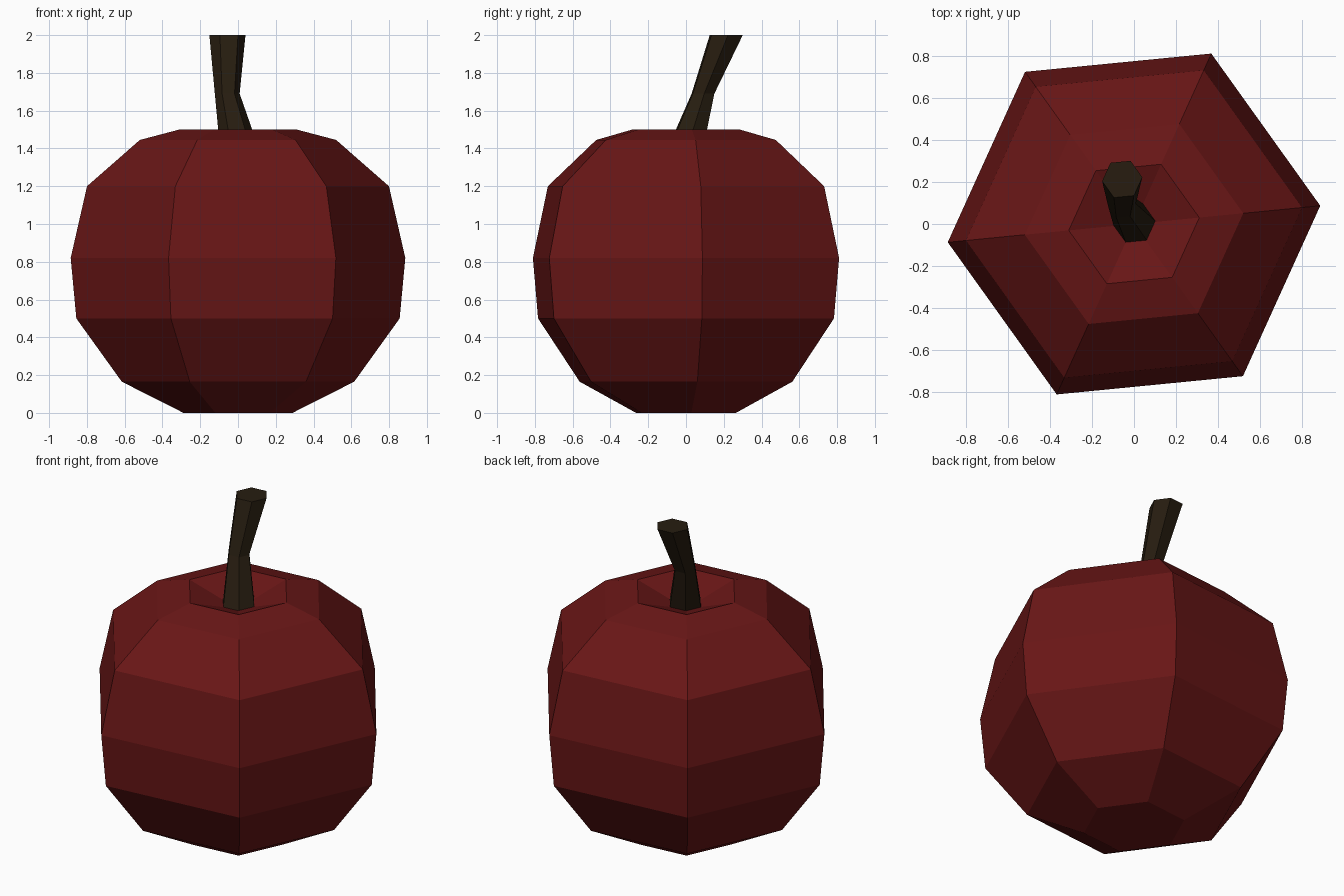
import bpy, bmesh
from math import cos, sin, pi, radians

if "Cube" in bpy.data.objects:
    bpy.data.objects.remove(bpy.data.objects["Cube"])

SIDES = 6
TURN = radians(5.6)


def material(name, color):
    m = bpy.data.materials.new(name)
    m.diffuse_color = (*color, 1)
    m.use_nodes = True
    m.node_tree.nodes["Principled BSDF"].inputs["Base Color"].default_value = m.diffuse_color
    return m


def loft(name, rings, mat, top_tip=None):
    """Skin hexagonal rings (x, y, z, radius); end in a cap or a tip point."""
    bm = bmesh.new()
    loops = [[bm.verts.new((x + r * cos(TURN + 2 * pi * i / SIDES),
                            y + r * sin(TURN + 2 * pi * i / SIDES), z))
              for i in range(SIDES)] for x, y, z, r in rings]
    bm.faces.new(loops[0][::-1])
    for a, b in zip(loops, loops[1:]):
        for i in range(SIDES):
            j = (i + 1) % SIDES
            bm.faces.new((a[i], a[j], b[j], b[i]))
    end = loops[-1]
    if top_tip:
        tip = bm.verts.new(top_tip)
        for i in range(SIDES):
            bm.faces.new((end[i], end[(i + 1) % SIDES], tip))
    else:
        bm.faces.new(end)
    me = bpy.data.meshes.new(name)
    bm.to_mesh(me)
    bm.free()
    me.materials.append(mat)
    ob = bpy.data.objects.new(name, me)
    bpy.context.collection.objects.link(ob)
    return ob


# Apple body, with a shallow dimple at the top
profile = [(0, 0.29), (0.165, 0.618), (0.5, 0.86), (0.82, 0.89),
           (1.2, 0.803), (1.445, 0.522), (1.5, 0.312)]
loft("apple_body", [(0, 0, z, r) for z, r in profile],
     material("apple_red", (0.14, 0.008, 0.008)), top_tip=(0, 0, 1.39))

# Bent, tapered stem
loft("stem", [(0.005, 0, 1.41, 0.102), (-0.057, 0.09, 1.69, 0.066),
              (-0.056, 0.213, 2.0, 0.096)],
     material("stem_brown", (0.02, 0.012, 0.005)))
